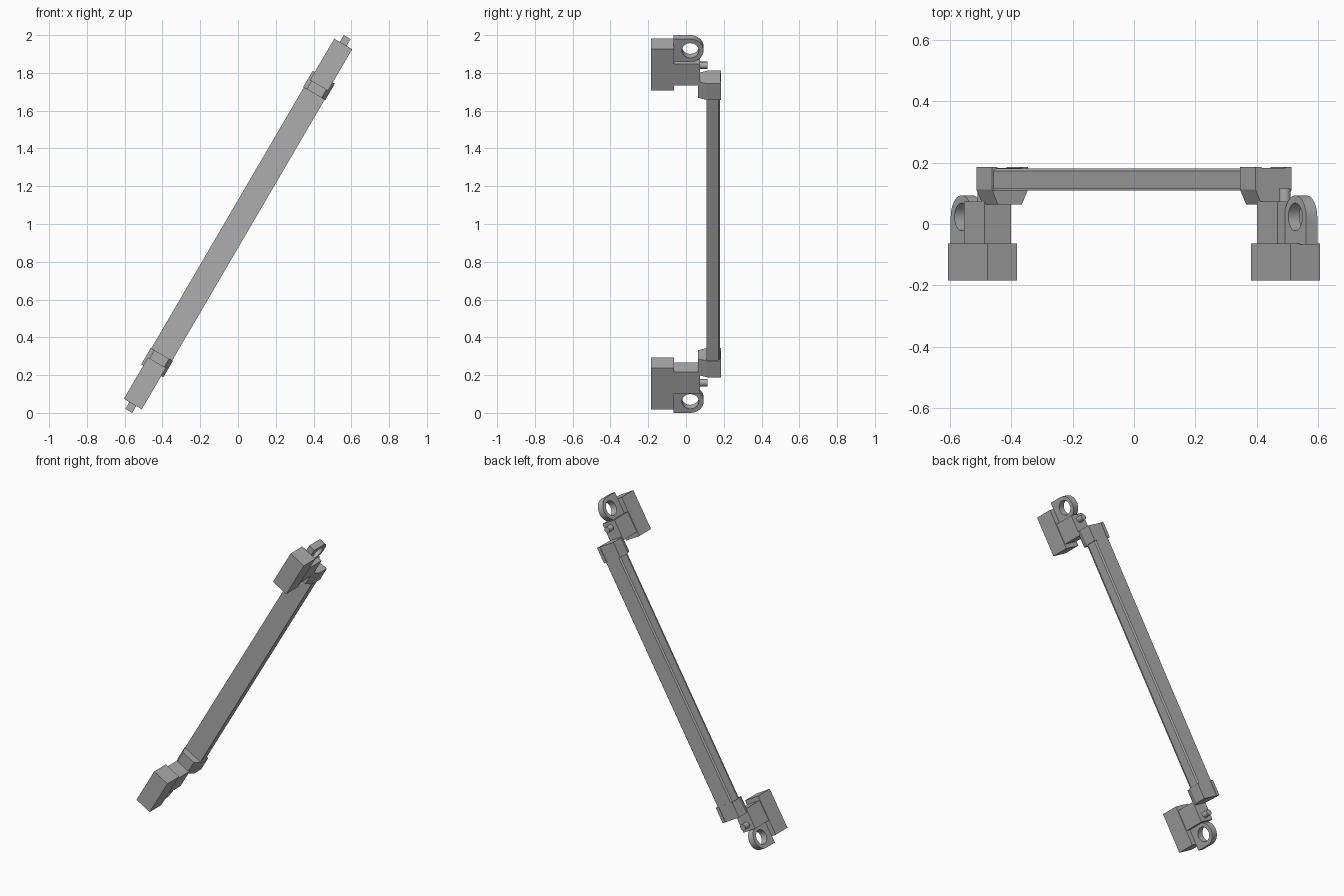
import bpy, bmesh, math
from mathutils import Matrix, Vector

cube = bpy.data.objects.get("Cube")
if cube:
    bpy.data.objects.remove(cube, do_unlink=True)

# Single grey finish
grey = bpy.data.materials.new("plain_grey")
grey.use_nodes = True
colour = (0.42, 0.42, 0.42, 1)
grey.diffuse_color = colour
grey.node_tree.nodes["Principled BSDF"].inputs["Base Color"].default_value = colour

# Parts are modelled along an upright bar, then the whole bar leans sideways
LEAN = Matrix.Translation((0, 0, 1)) @ Matrix.Rotation(math.radians(30.3), 4, "Y")
FLIP = Matrix.Rotation(math.pi, 4, "Y")


def finish(name, bm, turn):
    bmesh.ops.recalc_face_normals(bm, faces=bm.faces)
    bm.transform(LEAN @ turn)
    mesh = bpy.data.meshes.new(name)
    bm.to_mesh(mesh)
    bm.free()
    mesh.materials.append(grey)
    obj = bpy.data.objects.new(name, mesh)
    bpy.context.collection.objects.link(obj)
    return obj


def smooth(obj):
    bpy.ops.object.select_all(action="DESELECT")
    obj.select_set(True)
    bpy.context.view_layer.objects.active = obj
    bpy.ops.object.shade_smooth_by_angle(angle=math.radians(35))


def prism(name, half_outline, z0, z1, turn=Matrix()):
    """Extrude a left-right symmetric (x, y) outline along the bar."""
    outline = half_outline + [(-x, y) for x, y in reversed(half_outline)]
    bm = bmesh.new()
    face = bm.faces.new([bm.verts.new((x, y, z0)) for x, y in outline])
    grown = bmesh.ops.extrude_face_region(bm, geom=[face])["geom"]
    tops = [v for v in grown if isinstance(v, bmesh.types.BMVert)]
    bmesh.ops.translate(bm, verts=tops, vec=(0, 0, z1 - z0))
    return finish(name, bm, turn)


def block(name, half_x, y0, y1, z0, z1, turn):
    return prism(name, [(half_x, y0), (half_x, y1)], z0, z1, turn)


def lug(name, turn, half=0.021, cy=0.023, cz=1.076, r=0.07, hole=0.045, back=-0.066):
    """Round-ended plate with a through hole."""
    n = 32
    bm = bmesh.new()
    rings = []
    for x in (-half, half):
        outer, inner = [], []
        for i in range(n):
            a = math.tau * i / n
            c, s = math.cos(a), math.sin(a)
            inner.append(bm.verts.new((x, cy + hole * c, cz + hole * s)))
            if c > -1e-6:
                y, z = r * c, r * s
            else:
                # Square end: project the ray onto the straight sides
                k = min((cy - back) / -c, r / max(abs(s), 1e-6))
                y, z = k * c, k * s
            outer.append(bm.verts.new((x, cy + y, cz + z)))
        # Sharpen the two square corners
        for sign in (1, -1):
            corner = Vector((x, back, cz + sign * r))
            min(outer, key=lambda v: (v.co - corner).length).co = corner
        rings.append((outer, inner))
    (o0, i0), (o1, i1) = rings
    for i in range(n):
        j = (i + 1) % n
        for a, b in ((o0, i0), (o1, o0), (i1, o1), (i0, i1)):
            bm.faces.new((a[i], a[j], b[j], b[i]))
    smooth(finish(name, bm, turn))


def pin(name, turn):
    bm = bmesh.new()
    place = Matrix.Translation((0, 0.09, 0.973)) @ Matrix.Rotation(math.pi / 2, 4, "X")
    bmesh.ops.create_cone(bm, cap_ends=True, segments=20, radius1=0.019,
                          radius2=0.019, depth=0.05, matrix=place)
    smooth(finish(name, bm, turn))


# Long bar with chamfered back edges and a thin front lip
prism("bar", [(0.061, 0.114), (0.061, 0.173), (0.053, 0.181)], -0.85, 0.85)
prism("bar_front_lip", [(0.064, 0.109), (0.064, 0.115)], -0.85, 0.85)

# Matching end fittings, half a turn apart
for end, turn in (("upper", Matrix()), ("lower", FLIP)):
    prism(end + "_cap", [(0.045, 0.064), (0.068, 0.112), (0.068, 0.182)], 0.80, 0.90, turn)
    for side in (-1, 1):
        shift = Matrix.Translation((side * 0.057, 0, 0))
        block(end + "_cap_rim", 0.011, 0.18, 0.185, 0.80, 0.90, turn @ shift)
    block(end + "_neck", 0.05, -0.066, 0.073, 0.878, 1.01, turn)
    block(end + "_front_block", 0.055, -0.184, -0.064, 0.85, 1.104, turn)
    lug(end + "_lug", turn)
    pin(end + "_pin", turn)
